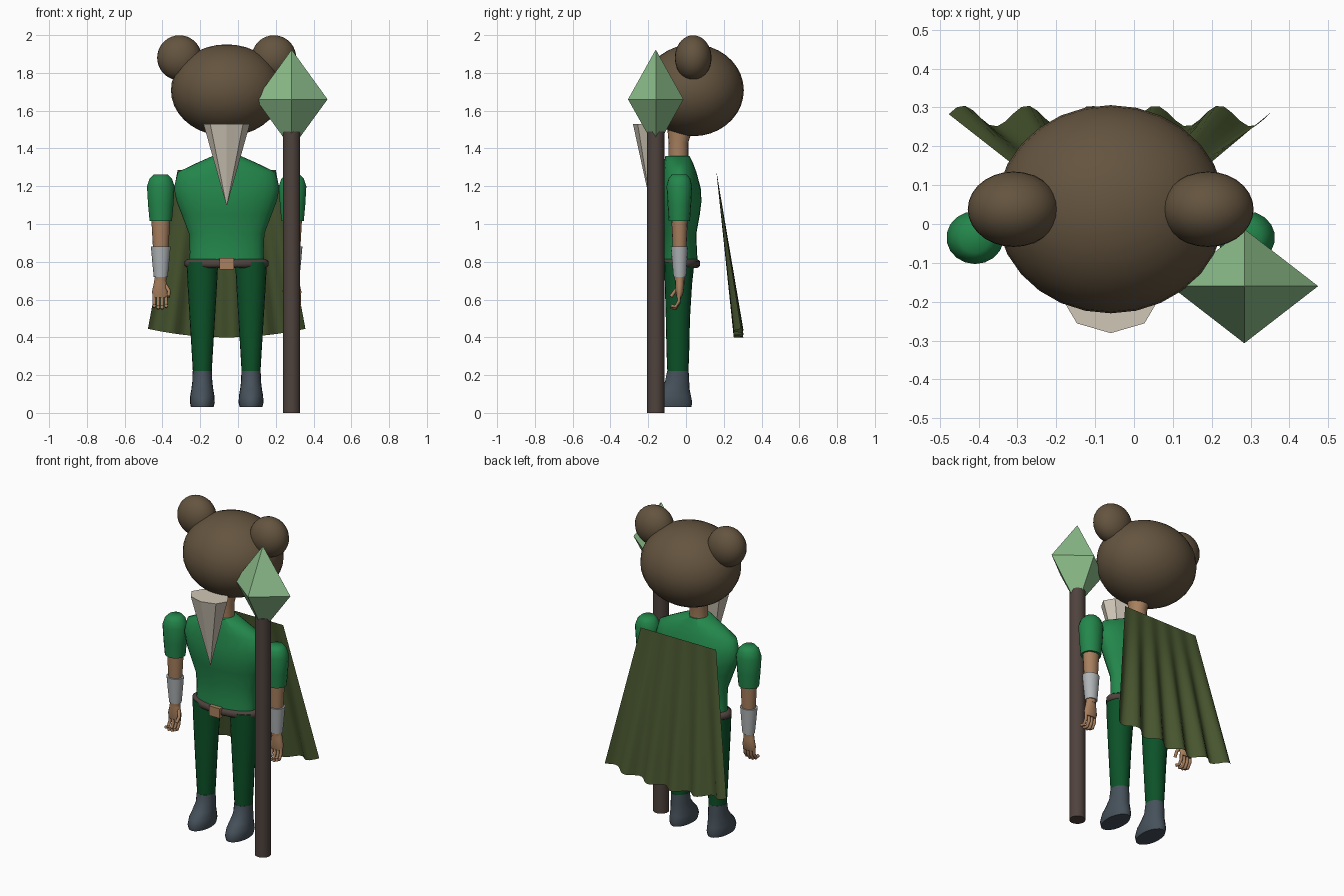
import bpy, bmesh, math
from mathutils import Matrix

cube = bpy.data.objects.get("Cube")
if cube:
    bpy.data.objects.remove(cube, do_unlink=True)

CX = -0.06  # body centre line


def material(name, hex_code):
    srgb = [int(hex_code[i:i + 2], 16) / 255 for i in (0, 2, 4)]
    col = [((c + 0.055) / 1.055) ** 2.4 for c in srgb] + [1]
    m = bpy.data.materials.new(name)
    m.use_nodes = True
    m.diffuse_color = col
    m.node_tree.nodes["Principled BSDF"].inputs["Base Color"].default_value = col
    return m


FUR = material("brown fur", "64543f")
TUNIC = material("tunic green", "23874b")
TROUSERS = material("dark green", "0c5228")
SKIN = material("tan skin", "a8805e")
CUFF = material("light grey", "b0b4b6")
BOOT = material("slate grey", "46515a")
WOOD = material("dark wood", "4f423d")
CRYSTAL = material("pale green crystal", "8cbd8a")
BEARD = material("cream", "cfc6b6")
CLOAK = material("olive cloth", "48562f")


def smooth(ob, angle=40):
    bpy.ops.object.select_all(action="DESELECT")
    ob.select_set(True)
    bpy.context.view_layer.objects.active = ob
    bpy.ops.object.shade_smooth_by_angle(angle=math.radians(angle))


def finish(name, bm, mat, angle=40):
    bmesh.ops.recalc_face_normals(bm, faces=bm.faces)
    me = bpy.data.meshes.new(name)
    bm.to_mesh(me)
    bm.free()
    me.materials.append(mat)
    ob = bpy.data.objects.new(name, me)
    bpy.context.collection.objects.link(ob)
    if angle:
        smooth(ob, angle)
    return ob


def loft(name, mat, x, rings, n=20, angle=40):
    """Capped stack of ellipses, each ring (z, centre y, x radius, y radius)."""
    bm = bmesh.new()
    loops = []
    for z, cy, rx, ry in rings:
        loops.append([bm.verts.new((x + rx * math.sin(a), cy - ry * math.cos(a), z))
                      for a in (math.tau * i / n for i in range(n))])
    for low, high in zip(loops, loops[1:]):
        for i in range(n):
            j = (i + 1) % n
            bm.faces.new((low[i], low[j], high[j], high[i]))
    bm.faces.new(loops[0])
    bm.faces.new(loops[-1])
    return finish(name, bm, mat, angle)


def ellipsoid(name, mat, centre, radii):
    bm = bmesh.new()
    bmesh.ops.create_uvsphere(bm, u_segments=28, v_segments=18, radius=1,
                              matrix=Matrix.Translation(centre) @ Matrix.Diagonal((*radii, 1)))
    return finish(name, bm, mat)


def box(name, mat, centre, size):
    bm = bmesh.new()
    bmesh.ops.create_cube(bm, size=1,
                          matrix=Matrix.Translation(centre) @ Matrix.Diagonal((*size, 1)))
    return finish(name, bm, mat, 0)


def tubes(name, mat, paths, radius):
    cu = bpy.data.curves.new(name, "CURVE")
    cu.dimensions = "3D"
    cu.bevel_depth = radius
    cu.bevel_resolution = 2
    cu.use_fill_caps = True
    for path in paths:
        sp = cu.splines.new("POLY")
        sp.points.add(len(path) - 1)
        for p, co in zip(sp.points, path):
            p.co = (*co, 1)
    cu.materials.append(mat)
    ob = bpy.data.objects.new(name, cu)
    bpy.context.collection.objects.link(ob)
    bpy.ops.object.select_all(action="DESELECT")
    ob.select_set(True)
    bpy.context.view_layer.objects.active = ob
    bpy.ops.object.convert(target="MESH")
    smooth(bpy.context.object, 50)


# Head, neck and beard
ellipsoid("head", FUR, (CX, 0.038, 1.708), (0.295, 0.268, 0.243))
loft("neck", SKIN, CX, [(1.33, -0.04, 0.055, 0.053), (1.43, -0.04, 0.052, 0.052),
                        (1.52, -0.03, 0.065, 0.07)])
loft("beard", BEARD, CX, [(1.1, -0.185, 0.002, 0.002), (1.53, -0.195, 0.123, 0.086)], 8, 0)

# Torso, belt and buckle
loft("tunic", TUNIC, CX, [
    (0.77, -0.03, 0.2, 0.095), (0.85, -0.03, 0.195, 0.088), (0.95, -0.03, 0.2, 0.085),
    (1.05, -0.03, 0.238, 0.103), (1.12, -0.03, 0.265, 0.112), (1.19, -0.03, 0.28, 0.108),
    (1.275, -0.035, 0.258, 0.09), (1.32, -0.04, 0.165, 0.078), (1.36, -0.045, 0.075, 0.064)], 24, 50)
loft("belt", WOOD, CX, [(0.768, -0.03, 0.207, 0.09), (0.778, -0.03, 0.222, 0.105),
                        (0.803, -0.03, 0.222, 0.105), (0.814, -0.03, 0.207, 0.09)], 28, 60)
box("belt_buckle", SKIN, (CX, -0.135, 0.79), (0.075, 0.026, 0.06))

for s, side in ((-1, "right"), (1, "left")):
    ellipsoid(side + "_ear", FUR, (CX + s * 0.25, 0.038, 1.88), (0.118, 0.097, 0.119))

    # Leg and boot
    lx = CX + s * 0.129
    loft(side + "_trouser_leg", TROUSERS, lx, [
        (0.2, -0.043, 0.049, 0.055), (0.32, -0.043, 0.056, 0.06), (0.5, -0.043, 0.067, 0.064),
        (0.68, -0.04, 0.078, 0.072), (0.8, -0.035, 0.084, 0.08)])
    loft(side + "_boot", BOOT, lx, [
        (0.03, -0.08, 0.06, 0.108), (0.055, -0.08, 0.066, 0.113), (0.09, -0.076, 0.064, 0.102),
        (0.125, -0.062, 0.058, 0.081), (0.165, -0.047, 0.053, 0.064),
        (0.222, -0.043, 0.051, 0.057)], 20, 60)

    # Arm: sleeve, forearm and cuff
    ax = CX + s * 0.349
    loft(side + "_sleeve", TUNIC, ax, [
        (1.015, -0.035, 0.06, 0.056), (1.1, -0.035, 0.068, 0.062), (1.2, -0.035, 0.074, 0.068),
        (1.24, -0.035, 0.06, 0.058), (1.262, -0.035, 0.038, 0.04)], 18, 60)
    loft(side + "_forearm", SKIN, ax, [(0.7, -0.034, 0.03, 0.027), (0.85, -0.034, 0.04, 0.036),
                                       (1.03, -0.034, 0.05, 0.043)], 16)
    loft(side + "_cuff", CUFF, ax, [(0.72, -0.033, 0.037, 0.034), (0.8, -0.034, 0.045, 0.04),
                                    (0.88, -0.035, 0.052, 0.046)], 16)

    # Hand with curled fingers and a thumb
    hx = CX + s * 0.352
    loft(side + "_palm", SKIN, hx, [
        (0.612, -0.036, 0.038, 0.014), (0.64, -0.034, 0.045, 0.021), (0.68, -0.033, 0.036, 0.024),
        (0.73, -0.033, 0.027, 0.024)], 14, 60)
    fingers = []
    for k in (-1.5, -0.5, 0.5, 1.5):
        fx = hx + k * 0.021
        drop = 0.008 * (1.5 - abs(k))
        fingers.append([(fx, -0.036, 0.63), (fx, -0.038, 0.59 - drop),
                        (fx, -0.055, 0.562 - drop), (fx, -0.08, 0.568 - drop)])
    fingers.append([(hx - s * 0.03, -0.038, 0.675), (hx - s * 0.047, -0.058, 0.645),
                    (hx - s * 0.043, -0.08, 0.615)])
    tubes(side + "_fingers", SKIN, fingers, 0.0095)

# Pleated cape, flat at the top and flaring downwards
bm = bmesh.new()
cols, rows = 40, 6
grid = []
for r in range(rows + 1):
    t = r / rows
    line = []
    for c in range(cols + 1):
        u = 2 * c / cols - 1
        pleat = math.cos(math.tau * (u * 0.417 + 0.04) / 0.165 + 0.4)
        bottom = 0.4 + 0.045 * u * u
        line.append(bm.verts.new((CX + u * (0.26 + 0.157 * t),
                                  0.16 + t * (0.118 + 0.027 * pleat),
                                  1.285 + t * (bottom - 1.285))))
    grid.append(line)
for a, b in zip(grid, grid[1:]):
    for c in range(cols):
        bm.faces.new((a[c], a[c + 1], b[c + 1], b[c]))
finish("cape", bm, CLOAK, 60)

# Staff with a faceted crystal
SX, SY = 0.284, -0.16
loft("staff", WOOD, SX, [(0, SY, 0.046, 0.046), (1.49, SY, 0.046, 0.046)], 18)
loft("crystal", CRYSTAL, SX, [(1.4, SY, 0.001, 0.001), (1.66, SY, 0.19, 0.147),
                              (1.922, SY, 0.001, 0.001)], 4, 0)
